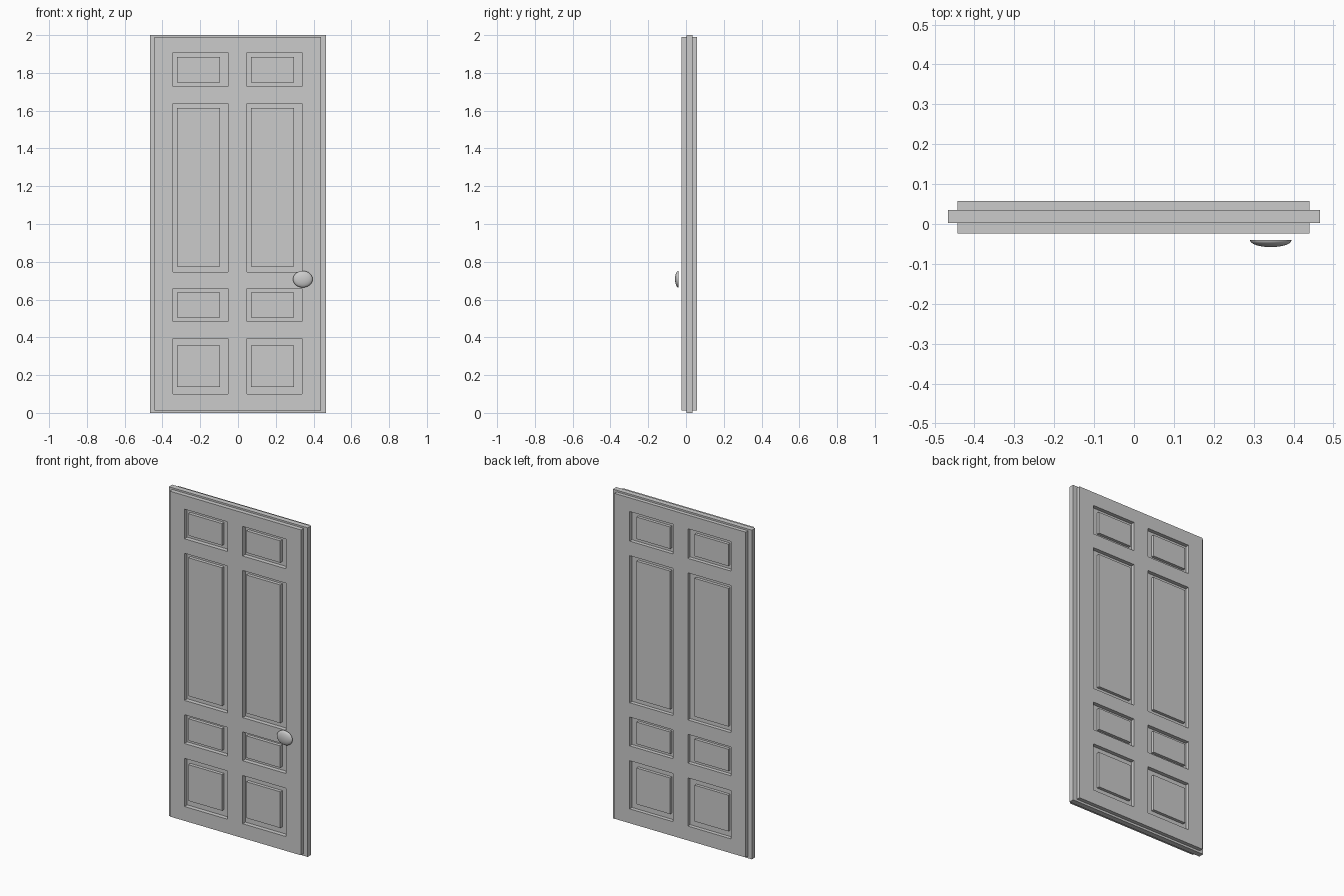
import bpy, bmesh, math
from mathutils import Matrix

if "Cube" in bpy.data.objects:
    bpy.data.objects.remove(bpy.data.objects["Cube"])

grey = bpy.data.materials.new("light grey")
grey.diffuse_color = (0.6, 0.6, 0.6, 1)
grey.use_nodes = True
grey.node_tree.nodes["Principled BSDF"].inputs["Base Color"].default_value = grey.diffuse_color

# Panel openings (columns in x, rows in z) and the raised fields inside them
COLS = [(-0.343, -0.053), (0.048, 0.338)]
ROWS = [(0.10, 0.393), (0.483, 0.658), (0.745, 1.639), (1.727, 1.907)]
FIELD_COLS = [(-0.322, -0.095), (0.069, 0.296)]
FIELD_ROWS = [(0.138, 0.358), (0.504, 0.637), (0.775, 1.615), (1.75, 1.883)]
CORE_FRONT, CORE_BACK = 0.0025, 0.035
FACE_FRONT, FACE_BACK = -0.024, 0.058


def finish(bm, name):
    bmesh.ops.recalc_face_normals(bm, faces=bm.faces)
    mesh = bpy.data.meshes.new(name)
    bm.to_mesh(mesh)
    bm.free()
    mesh.materials.append(grey)
    obj = bpy.data.objects.new(name, mesh)
    bpy.context.collection.objects.link(obj)
    return obj


def box(name, x, y, z):
    bm = bmesh.new()
    size = [b - a for a, b in (x, y, z)]
    mid = [(a + b) / 2 for a, b in (x, y, z)]
    bmesh.ops.create_cube(bm, size=1, matrix=Matrix.Translation(mid) @ Matrix.Diagonal((*size, 1)))
    return finish(bm, name)


def pierced_frame(name, y0, y1):
    """Flat slab of stiles and rails with the panel openings left out."""
    xs = [-0.442] + [v for c in COLS for v in c] + [0.44]
    zs = [0.013] + [v for r in ROWS for v in r] + [1.99]
    bm = bmesh.new()
    grid = [[bm.verts.new((x, y0, z)) for z in zs] for x in xs]
    for i in range(len(xs) - 1):
        for j in range(len(zs) - 1):
            if not (i % 2 and j % 2):
                bm.faces.new((grid[i][j], grid[i + 1][j], grid[i + 1][j + 1], grid[i][j + 1]))
    ext = bmesh.ops.extrude_face_region(bm, geom=bm.faces[:], use_keep_orig=True)
    moved = [v for v in ext["geom"] if isinstance(v, bmesh.types.BMVert)]
    bmesh.ops.translate(bm, verts=moved, vec=(0, y1 - y0, 0))
    return finish(bm, name)


# Central core, wider than the two faces
box("door_core", (-0.467, 0.467), (CORE_FRONT, CORE_BACK), (0, 2))

# Stile and rail layers on both sides
pierced_frame("front_frame", FACE_FRONT, CORE_FRONT)
pierced_frame("back_frame", CORE_BACK, FACE_BACK)

# Raised panel fields on both sides
for side, y in (("front", (CORE_FRONT - 0.02, CORE_FRONT)), ("back", (CORE_BACK, CORE_BACK + 0.018))):
    for x in FIELD_COLS:
        for z in FIELD_ROWS:
            box(side + "_panel", x, y, z)

# Shallow oval knob: half an ellipsoid, flat towards the door
bm = bmesh.new()
bmesh.ops.create_uvsphere(bm, u_segments=32, v_segments=16, radius=1)
cut = bmesh.ops.bisect_plane(bm, geom=bm.verts[:] + bm.edges[:] + bm.faces[:],
                             plane_co=(0, 0, 0), plane_no=(0, 0, 1), clear_inner=True)
rim = [e for e in bm.edges if e.is_boundary]
bmesh.ops.holes_fill(bm, edges=rim, sides=0)
bmesh.ops.transform(bm, verts=bm.verts, matrix=Matrix.Translation((0.343, -0.0405, 0.708))
                    @ Matrix.Diagonal((0.052, 0.0175, 0.044, 1))
                    @ Matrix.Rotation(math.radians(90), 4, 'X'))
knob = finish(bm, "knob")
bpy.context.view_layer.objects.active = knob
knob.select_set(True)
bpy.ops.object.shade_smooth_by_angle(angle=math.radians(40))
